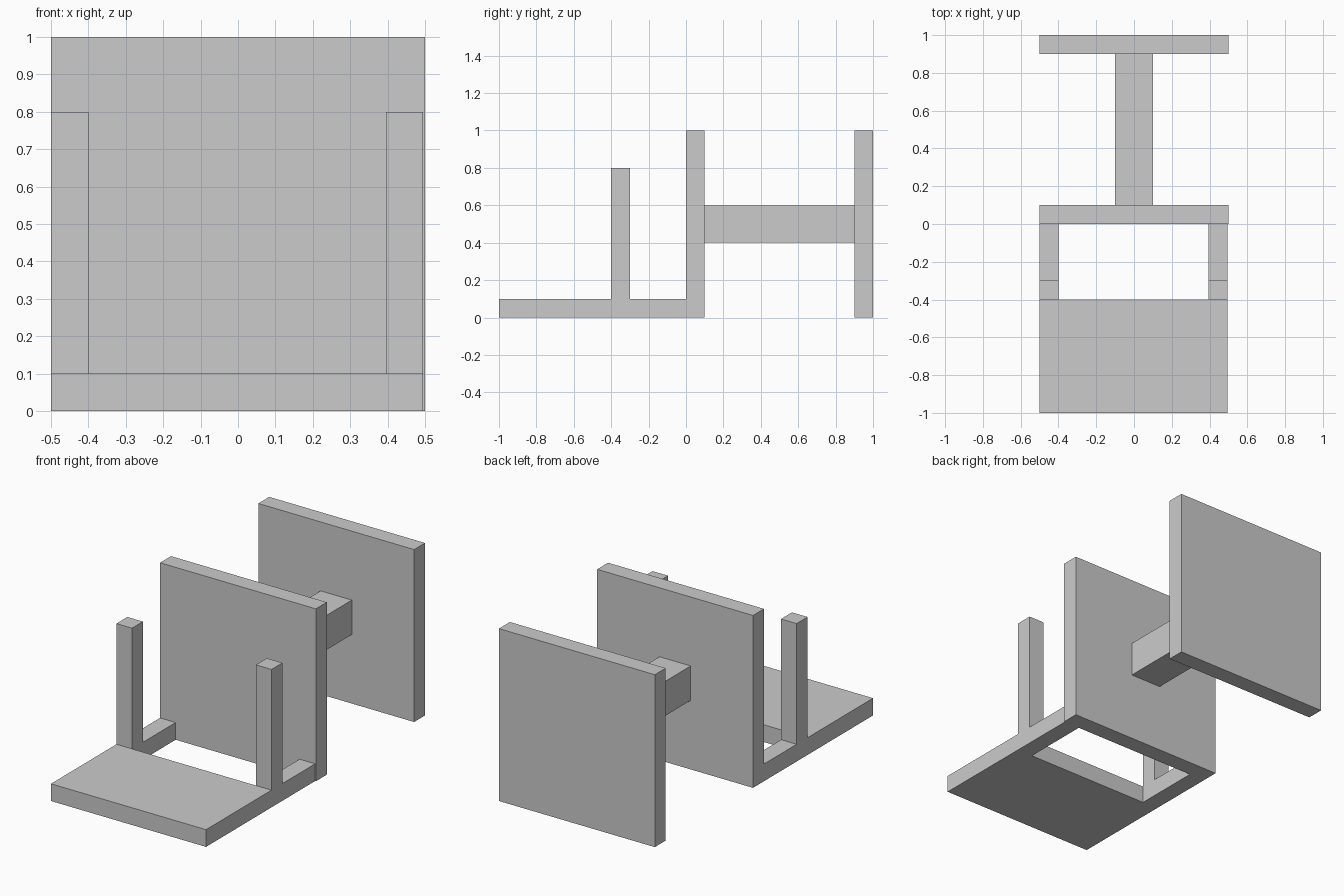
import bpy, bmesh

if "Cube" in bpy.data.objects:
    bpy.data.objects.remove(bpy.data.objects["Cube"])


def box(name, x, y, z):
    """Box from (min, max) ranges on each axis."""
    bm = bmesh.new()
    bmesh.ops.create_cube(bm, size=1)
    for v in bm.verts:
        v.co = [r[0] if c < 0 else r[1] for c, r in zip(v.co, (x, y, z))]
    return finish(name, bm)


def slab(name, outline, height):
    """Flat outline on the ground, extruded upwards."""
    bm = bmesh.new()
    face = bm.faces.new([bm.verts.new((x, y, 0)) for x, y in outline])
    top = bmesh.ops.extrude_face_region(bm, geom=[face], use_keep_orig=True)
    verts = [g for g in top["geom"] if isinstance(g, bmesh.types.BMVert)]
    bmesh.ops.translate(bm, verts=verts, vec=(0, 0, height))
    bmesh.ops.recalc_face_normals(bm, faces=bm.faces)
    return finish(name, bm)


def finish(name, bm):
    mesh = bpy.data.meshes.new(name)
    bm.to_mesh(mesh)
    bm.free()
    obj = bpy.data.objects.new(name, mesh)
    bpy.context.collection.objects.link(obj)
    return obj


T = 0.1                      # common thickness
LEFT, RIGHT = -0.5, 0.495    # base sides (right side is slightly inset)

# Front platform with two arms reaching back to the middle panel
slab("base_platform", [
    (LEFT, -1), (RIGHT, -1), (RIGHT, 0), (RIGHT - T, 0),
    (RIGHT - T, -0.4), (LEFT + T, -0.4), (LEFT + T, 0), (LEFT, 0)], T)

# Upright posts on the arms
for side, x in (("left", LEFT), ("right", RIGHT - T)):
    box(f"{side}_post", (x, x + T), (-0.4, -0.3), (T, 0.8))

# Square panels joined by a horizontal beam
for name, y in (("middle_panel", 0), ("rear_panel", 0.9)):
    box(name, (-0.5, 0.5), (y, y + T), (0, 1))
box("connecting_beam", (-0.1, 0.1), (0.1, 0.9), (0.4, 0.6))
